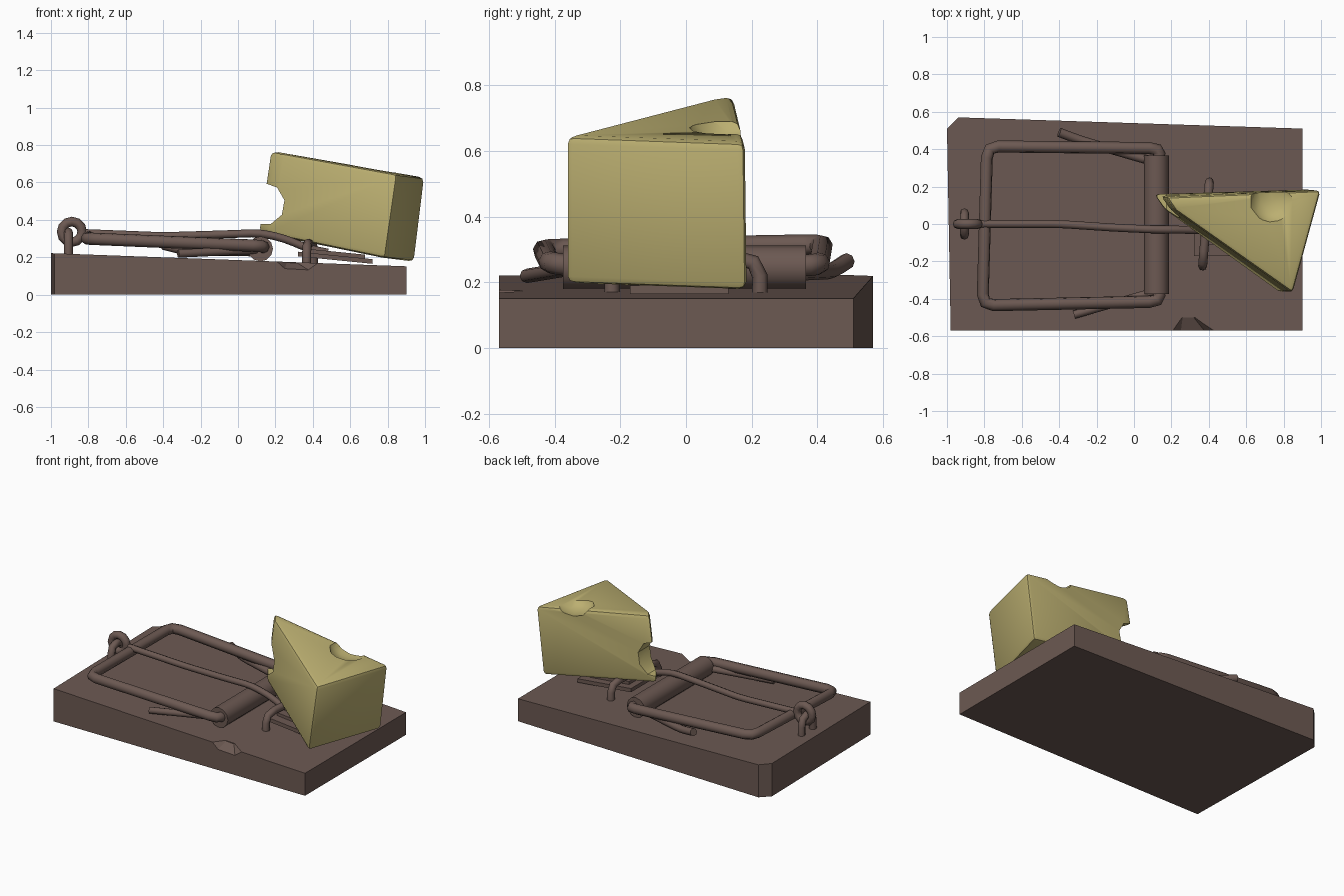
import bpy, bmesh, math
from mathutils import Vector, Matrix

cube = bpy.data.objects.get("Cube")
if cube:
    bpy.data.objects.remove(cube, do_unlink=True)


def material(name, rgb):
    m = bpy.data.materials.new(name)
    m.use_nodes = True
    m.diffuse_color = (*rgb, 1)
    m.node_tree.nodes["Principled BSDF"].inputs["Base Color"].default_value = (*rgb, 1)
    return m


BROWN = material("dark brown", (0.15, 0.10, 0.085))
YELLOW = material("cheese yellow", (0.50, 0.43, 0.165))


def select(ob):
    bpy.ops.object.select_all(action='DESELECT')
    ob.select_set(True)
    bpy.context.view_layer.objects.active = ob


def smooth(ob, degrees=35):
    select(ob)
    bpy.ops.object.shade_smooth_by_angle(angle=math.radians(degrees))


def finish(name, bm, mat):
    bmesh.ops.recalc_face_normals(bm, faces=bm.faces)
    me = bpy.data.meshes.new(name)
    bm.to_mesh(me)
    bm.free()
    me.materials.append(mat)
    ob = bpy.data.objects.new(name, me)
    bpy.context.collection.objects.link(ob)
    return ob


def prism(bottom, top):
    """Solid between two matching rings of points."""
    bm = bmesh.new()
    lo = [bm.verts.new(p) for p in bottom]
    hi = [bm.verts.new(p) for p in top]
    bm.faces.new(lo)
    bm.faces.new(hi)
    for i in range(len(lo)):
        j = (i + 1) % len(lo)
        bm.faces.new((lo[i], lo[j], hi[j], hi[i]))
    return bm


def cut(ob, cutter):
    """Subtract the cutter for good, then drop it."""
    cutter.hide_render = True
    select(ob)
    mod = ob.modifiers.new("cut", 'BOOLEAN')
    mod.operation = 'DIFFERENCE'
    mod.solver = 'EXACT'
    mod.object = cutter
    bpy.ops.object.modifier_apply(modifier=mod.name)
    bpy.data.objects.remove(cutter, do_unlink=True)


def rounded(points, size):
    """Replace each inner corner of a path by a short curve."""
    pts = [Vector(p) for p in points]
    out = [pts[0]]
    for a, b, c in zip(pts, pts[1:], pts[2:]):
        p = b + (a - b).normalized() * min(size, (a - b).length * 0.45)
        q = b + (c - b).normalized() * min(size, (c - b).length * 0.45)
        out += [p, p * 0.25 + b * 0.5 + q * 0.25, q]
    return out + [pts[-1]]


def wire(name, points, radius, corner=0.05, closed=False):
    cu = bpy.data.curves.new(name, 'CURVE')
    cu.dimensions = '3D'
    cu.bevel_depth = radius
    cu.bevel_resolution = 2
    cu.use_fill_caps = True
    pts = [Vector(p) for p in points] if closed else rounded(points, corner)
    sp = cu.splines.new('POLY')
    sp.points.add(len(pts) - 1)
    for sp_point, p in zip(sp.points, pts):
        sp_point.co = (*p, 1)
    sp.use_cyclic_u = closed
    cu.materials.append(BROWN)
    ob = bpy.data.objects.new(name, cu)
    bpy.context.collection.objects.link(ob)
    select(ob)
    bpy.ops.object.convert(target='MESH')
    smooth(bpy.context.object, 50)


def board_top(x):
    return 0.185 - 0.037 * x


# Wooden board: sloping top, one clipped corner, one chip in the front edge
outline = [(-0.98, -0.57), (0.9, -0.57), (0.9, 0.51), (-0.94, 0.57), (-1, 0.51)]
board = finish("board", prism([(x, y, 0) for x, y in outline],
                              [(x, y, board_top(x)) for x, y in outline]), BROWN)
chip = [(0.19, 0.19), (0.25, 0.137), (0.38, 0.13), (0.45, 0.18)]
inner = [(0.24, 0.2), (0.26, 0.172), (0.32, 0.168), (0.36, 0.2)]
cut(board, finish("chip_cutter", prism([(x, -0.575, z) for x, z in chip],
                                       [(x, -0.5, z) for x, z in inner]), BROWN))

# Hinge roller
bm = bmesh.new()
bmesh.ops.create_cone(bm, cap_ends=True, segments=12, radius1=0.067, radius2=0.067, depth=0.74,
                      matrix=Matrix.Translation((0.12, -0.005, 0.245)) @ Matrix.Rotation(math.pi / 2, 4, 'X'))
smooth(finish("hinge_roller", bm, BROWN))

# Snapping frame and the loose spring ends
wire("snap_frame", [(0.13, 0.34, 0.25), (0.14, 0.405, 0.255), (-0.785, 0.415, 0.315),
                    (-0.81, -0.435, 0.3), (0.14, -0.415, 0.26), (0.13, -0.34, 0.25)], 0.033, 0.06)
wire("spring_end_back", [(-0.4, 0.49, 0.265), (-0.28, 0.445, 0.235), (0.1, 0.335, 0.23)], 0.025)
wire("spring_end_front", [(-0.32, -0.485, 0.22), (0.1, -0.365, 0.24)], 0.022)

# Holding arm with a ring at its end
wire("holding_arm", [(-0.83, 0, 0.33), (-0.4, 0, 0.313), (-0.1, -0.02, 0.322), (0.12, -0.03, 0.33),
                     (0.25, -0.03, 0.3), (0.38, -0.035, 0.245), (0.48, -0.035, 0.225)], 0.021)
ring = [(-0.888 + 0.055 * math.cos(a), 0, 0.336 + 0.055 * math.sin(a))
        for a in (i * math.tau / 12 for i in range(12))]
wire("arm_ring", ring, 0.026, closed=True)


# Staples
def staple(name, x, half, top, lean, radius):
    base = board_top(x) - 0.02
    wire(name, [(x - lean, -half, base), (x - lean, -half, top),
                (x + lean, half, top), (x + lean, half, base)], radius, 0.08)


staple("ring_staple", -0.907, 0.06, 0.335, 0, 0.024)
staple("trigger_staple", 0.385, 0.225, 0.275, 0.018, 0.024)

# Trigger plate with a smaller raised layer
for name, x0, x1, y0, y1, lift in (("trigger_plate", 0.32, 0.72, -0.17, 0.13, 0),
                                   ("trigger_plate_top", 0.37, 0.68, -0.11, 0.08, 0.02)):
    corners = [(x0, y0), (x1, y0), (x1, y1), (x0, y1)]
    low = [(x, y, 0.215 - 0.1 * (x - 0.32) + lift - 0.01) for x, y in corners]
    finish(name, prism(low, [(x, y, z + 0.025) for x, y, z in low]), BROWN)

# Cheese wedge with a blunt tip
low = [(0.16, 0.08, 0.325), (0.785, -0.37, 0.195), (0.945, 0.185, 0.175), (0.105, 0.16, 0.335)]
top = [(0.225, 0.07, 0.76), (0.85, -0.37, 0.645), (1.0, 0.18, 0.625), (0.17, 0.145, 0.77)]
bm = prism(low, top)
bmesh.ops.recalc_face_normals(bm, faces=bm.faces)
bmesh.ops.bevel(bm, geom=bm.edges[:], offset=0.024, segments=2, profile=0.5,
                affect='EDGES', clamp_overlap=True)
cheese = finish("cheese", bm, YELLOW)

# Bite through the tip and a hole in the top
bm = bmesh.new()
bmesh.ops.create_cone(bm, cap_ends=True, segments=9, radius1=0.115, radius2=0.115, depth=0.6,
                      matrix=Matrix.Translation((0.135, 0.1, 0.485)) @ Matrix.Rotation(math.pi / 2, 4, 'X'))
cut(cheese, finish("bite_cutter", bm, YELLOW))
bm = bmesh.new()
bmesh.ops.create_icosphere(bm, subdivisions=2, radius=1,
                           matrix=Matrix.Translation((0.745, 0.125, 0.69)) @ Matrix.Diagonal((0.125, 0.125, 0.07, 1)))
cut(cheese, finish("hole_cutter", bm, YELLOW))
smooth(cheese, 40)
